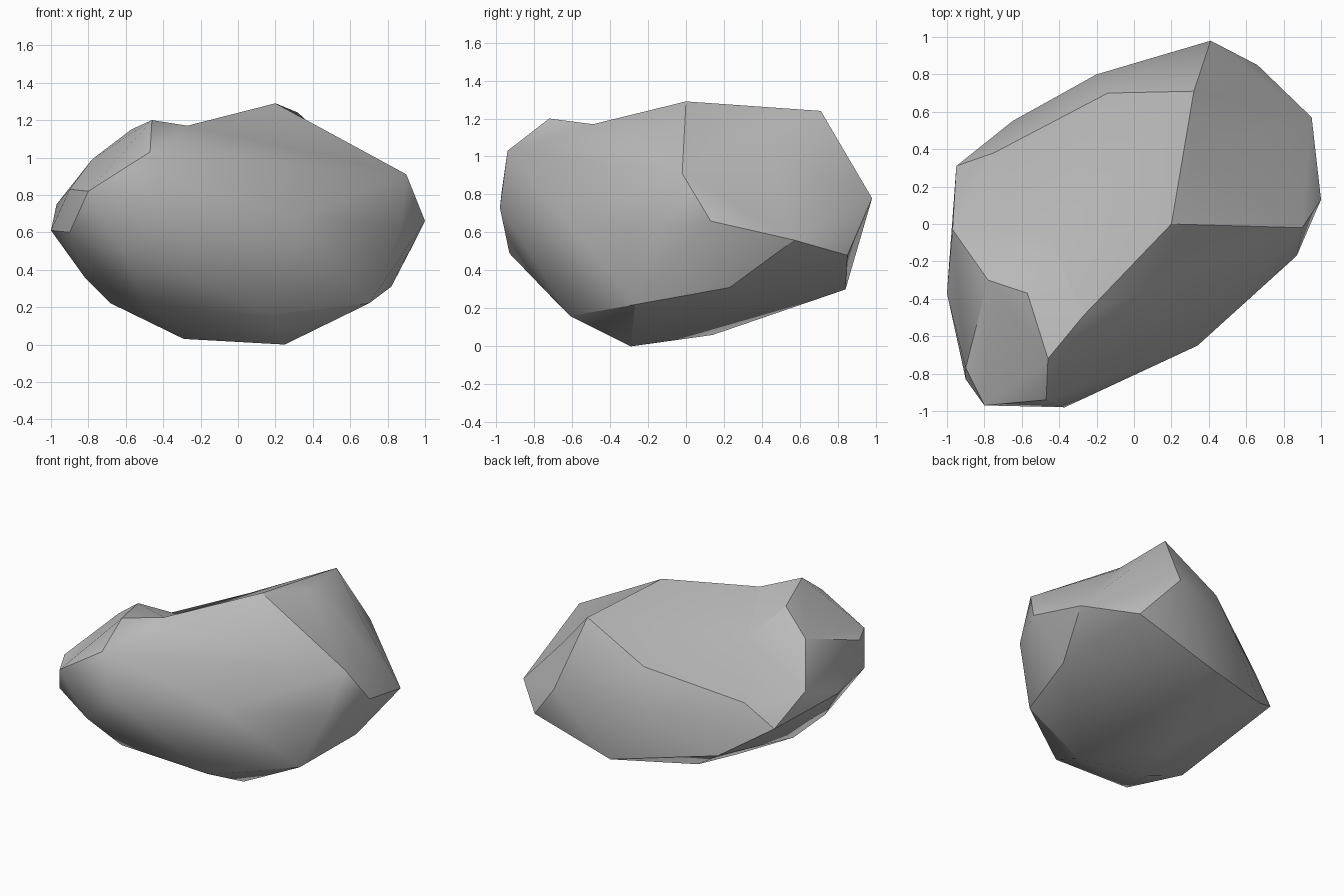
import bpy, bmesh, math
from mathutils import Vector

if "Cube" in bpy.data.objects:
    bpy.data.objects.remove(bpy.data.objects["Cube"])

# Corner points of the boulder
CORNERS = [
    # high ridge and back right shoulder
    (.20, 0, 1.29), (.33, .35, 1.21), (.32, .71, 1.24), (.58, .64, .95), (.52, .43, 1.06),
    (.41, .98, .78), (.95, .57, .56), (1, .13, .66), (.90, -.02, .91),
    # long sloping top facet
    (-.14, .70, .99), (-.75, .38, .76), (-.95, .31, .59), (-.45, -.08, .99),
    (-.20, .80, .70), (-.65, .55, .40),
    # front left knob
    (-.27, -.49, 1.17), (-.46, -.72, 1.20), (-.47, -.94, 1.03), (-.80, -.97, .82),
    (-.57, -.37, 1.15), (-.78, -.30, .99), (-.97, -.03, .75), (-1, -.37, .61),
    (-.90, -.77, .83), (-.90, -.83, .60),
    # front bulge
    (-.37, -.98, .73), (-.60, -.93, .49), (.34, -.65, .69), (.87, -.17, .62),
    # underside
    (.18, -.61, .16), (-.50, -.67, .22), (-.82, -.47, .36), (-.68, -.30, .22),
    (.25, -.29, 0), (-.29, -.20, .03), (-.20, .14, .06), (.70, -.27, .22),
    (.82, .23, .31), (.66, .85, .48), (.04, .84, .30),
]
# Temporary shifts that steer which corners are joined by ridges
LIFTS = {
    (.20, 0, 1.29): (0, 0, .10), (.33, .35, 1.21): (.07, 0, .12),
    (.58, .64, .95): (.06, .04, .05), (.52, .43, 1.06): (.08, .03, .09),
    (.41, .98, .78): (.04, .04, .07), (.95, .57, .56): (.05, .03, .06),
    (-.45, -.08, .99): (0, 0, .26), (-.27, -.49, 1.17): (0, 0, .16),
    (-.57, -.37, 1.15): (0, 0, .10), (-.78, -.30, .99): (-.06, 0, .10),
    (-.97, -.03, .75): (-.06, 0, .05),
}
CENTRE = Vector((0, 0, .62))


def wrap(points):
    """Convex skin over the points: triangles and the points left inside."""
    bm = bmesh.new()
    verts = [bm.verts.new(p) for p in points]
    bmesh.ops.convex_hull(bm, input=verts)
    faces = [[verts.index(v) for v in f.verts] for f in bm.faces]
    bm.free()
    used = {i for f in faces for i in f}
    return faces, [i for i in range(len(points)) if i not in used]


# Swell hollow corners just enough to join the skin, then drop them back
true_pos = [Vector(c) for c in CORNERS]
swollen = [Vector(c) + Vector(LIFTS.get(c, (0, 0, 0))) for c in CORNERS]
for step in range(100):
    faces, inside = wrap(swollen)
    if not inside:
        break
    for i in inside:
        swollen[i] = CENTRE + (swollen[i] - CENTRE) * 1.015

mesh = bpy.data.meshes.new("boulder")
mesh.from_pydata(true_pos, [], faces)
boulder = bpy.data.objects.new("boulder", mesh)
bpy.context.collection.objects.link(boulder)

# Consistent outward faces
bm = bmesh.new()
bm.from_mesh(mesh)
bmesh.ops.recalc_face_normals(bm, faces=bm.faces)
bm.to_mesh(mesh)
bm.free()

# Plain stone colour
stone = bpy.data.materials.new("grey stone")
stone.diffuse_color = (.5, .5, .5, 1)
stone.use_nodes = True
stone.node_tree.nodes["Principled BSDF"].inputs["Base Color"].default_value = stone.diffuse_color
mesh.materials.append(stone)

# Soft shading with crisp ridges
bpy.context.view_layer.objects.active = boulder
boulder.select_set(True)
bpy.ops.object.shade_smooth_by_angle(angle=math.radians(30))
